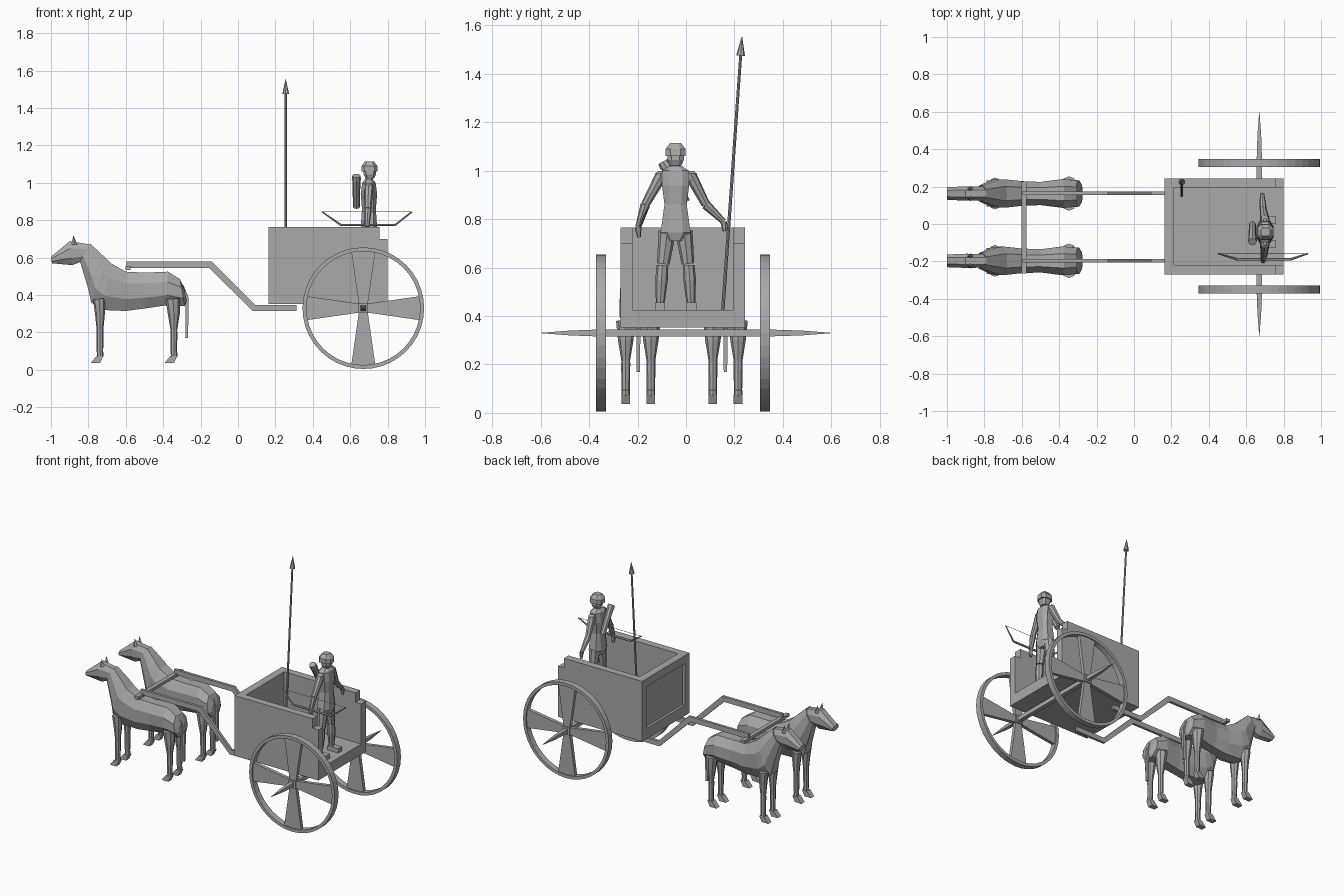
import bpy, bmesh, math
from mathutils import Vector

grey = bpy.data.materials.new("grey")
grey.diffuse_color = (0.4, 0.4, 0.4, 1)


def skin(name, rings, closed=False):
    """Join rings of points into one flat-faced solid."""
    bm = bmesh.new()
    rows = [[bm.verts.new(p) for p in r] for r in rings]
    n = len(rows[0])
    for i in range(len(rows) if closed else len(rows) - 1):
        a, b = rows[i], rows[(i + 1) % len(rows)]
        for j in range(n):
            k = (j + 1) % n
            bm.faces.new((a[j], a[k], b[k], b[j]))
    if not closed:
        bm.faces.new(rows[0])
        bm.faces.new(rows[-1])
    bmesh.ops.recalc_face_normals(bm, faces=bm.faces)
    me = bpy.data.meshes.new(name)
    bm.to_mesh(me)
    bm.free()
    me.materials.append(grey)
    ob = bpy.data.objects.new(name, me)
    bpy.context.collection.objects.link(ob)
    return ob


def plate(name, outline, y0, y1):
    """Outline in x and z, extruded along y."""
    return skin(name, [[(x, y, z) for x, z in outline] for y in (y0, y1)])


def box(name, x0, x1, y0, y1, z0, z1):
    return plate(name, [(x0, z0), (x1, z0), (x1, z1), (x0, z1)], y0, y1)


def rod(name, points, radii, n=6, turn=0.0):
    """Round bar through points, one radius for each."""
    points = [Vector(p) for p in points]
    rings = []
    for i, (p, r) in enumerate(zip(points, radii)):
        d = (points[min(i + 1, len(points) - 1)] - points[max(i - 1, 0)]).normalized()
        u = d.cross(Vector((0, 0, 1)) if abs(d.z) < 0.9 else Vector((1, 0, 0))).normalized()
        v = d.cross(u)
        rings.append([p + r * (u * math.cos(t) + v * math.sin(t))
                      for t in (turn + math.tau * j / n for j in range(n))])
    return skin(name, rings)


def loft(name, sections, y):
    """Sections: top x,z, bottom x,z, half width; eight-sided."""
    prof = [(-.5, 1), (.5, 1), (1, .7), (1, .3), (.5, 0), (-.5, 0), (-1, .3), (-1, .7)]
    return skin(name, [[(bx + (tx - bx) * h, y + w * s, bz + (tz - bz) * h) for s, h in prof]
                       for tx, tz, bx, bz, w in sections])


def ball(name, c, r):
    hs = (-0.95, -0.5, 0.5, 0.95)
    return rod(name, [(c[0], c[1], c[2] + r * h) for h in hs],
               [r * math.sqrt(1 - h * h) for h in hs], 8)


# Cart body: floor, stepped side walls, front wall with recessed panel
L, R = -0.27, 0.244
T = 0.05
box("cart_floor", 0.163, 0.80, L, R, 0.352, 0.425)
side = [(0.163, 0.425), (0.80, 0.425), (0.80, 0.70), (0.757, 0.70), (0.757, 0.765), (0.163, 0.765)]
plate("cart_side_left", side, L, L + T)
plate("cart_side_right", side, R - T, R)
box("cart_front_panel", 0.18, 0.215, L + T, R - T, 0.425, 0.765)
box("cart_front_top_rail", 0.163, 0.18, L + T, R - T, 0.71, 0.765)

# Axle and wheels with four flared spokes and long hub spikes
WX, WZ = 0.67, 0.33
box("axle", WX - 0.015, WX + 0.015, -0.37, 0.345, WZ - 0.015, WZ + 0.015)
for tag, y0, y1, s in (("right", 0.306, 0.347, 1), ("left", -0.372, -0.33, -1)):
    rim = []
    for i in range(40):
        c, q = math.cos(math.tau * i / 40), math.sin(math.tau * i / 40)
        rim.append([(WX + c * r, y, WZ + q * r)
                    for r, y in ((0.325, y0), (0.325, y1), (0.304, y1), (0.304, y0))])
    skin("wheel_rim_" + tag, rim, closed=True)
    ym = (y0 + y1) / 2
    for k in range(4):
        a = k * math.pi / 2
        c, q = math.cos(a), math.sin(a)
        shape = [(0.01, -0.022), (0.302, -0.064), (0.308, 0), (0.302, 0.064), (0.01, 0.022)]
        plate("wheel_spoke_" + tag, [(WX + u * c - v * q, WZ + u * q + v * c) for u, v in shape],
              ym - 0.012, ym + 0.012)
    box("hub_" + tag, WX - 0.026, WX + 0.026, y0, y1, WZ - 0.026, WZ + 0.026)
    rod("hub_spike_" + tag, [(WX, ym, WZ), (WX, s * 0.48, WZ), (WX, s * 0.6, WZ)],
        [0.021, 0.014, 0.001], 4, math.pi / 4)

# Shafts and yoke
shaft = [(-0.597, 0.58), (-0.14, 0.58), (0.09, 0.348), (0.313, 0.348), (0.313, 0.315),
         (0.08, 0.315), (-0.155, 0.545), (-0.597, 0.545)]
for y in (0.165, -0.197):
    plate("shaft", shaft, y - 0.009, y + 0.009)
box("yoke", -0.602, -0.574, -0.265, 0.228, 0.535, 0.555)

# Horses
for hy in (0.163, -0.197):
    loft("horse_body", [
        (-0.285, 0.43, -0.275, 0.37, 0.045), (-0.31, 0.485, -0.285, 0.34, 0.07),
        (-0.375, 0.525, -0.385, 0.345, 0.077), (-0.5, 0.52, -0.5, 0.328, 0.062),
        (-0.6, 0.525, -0.6, 0.315, 0.066), (-0.68, 0.57, -0.72, 0.32, 0.076),
        (-0.70, 0.59, -0.785, 0.36, 0.074), (-0.72, 0.61, -0.80, 0.43, 0.066),
        (-0.79, 0.675, -0.845, 0.58, 0.042)], hy)
    loft("horse_head", [
        (-0.785, 0.67, -0.835, 0.58, 0.036), (-0.90, 0.688, -0.885, 0.56, 0.038),
        (-1.0, 0.605, -0.995, 0.57, 0.034)], hy)
    rod("horse_tail", [(-0.30, hy, 0.45), (-0.275, hy, 0.39), (-0.272, hy, 0.33), (-0.275, hy, 0.17)],
        [0.012, 0.013, 0.012, 0.01], 4, math.pi / 4)
    for s in (-1, 1):
        rod("horse_ear", [(-0.875, hy + s * 0.025, 0.67), (-0.88, hy + s * 0.025, 0.718)], [0.016, 0.001], 4)
        for lx, wide in ((-0.738, 0.033), (-0.343, 0.04)):
            y = hy + s * 0.052
            rod("horse_upper_leg", [(lx - 0.005, y, 0.38), (lx, y, 0.30), (lx, y, 0.215)],
                [wide, wide * 0.8, 0.018], 8)
            ball("horse_knee", (lx, y, 0.213), 0.021)
            rod("horse_lower_leg", [(lx, y, 0.205), (lx, y, 0.085)], [0.019, 0.017], 8)
            ball("horse_fetlock", (lx + 0.002, y, 0.083), 0.02)
            plate("horse_hoof", [(lx - 0.05, 0.036), (lx, 0.036), (lx + 0.018, 0.075), (lx - 0.018, 0.075)],
                  y - 0.018, y + 0.018)

# Rider, facing the open rear
MX, MY = 0.70, -0.043


def stack(name, levels, x=MX, y=MY):
    """Levels: z, half depth, half width; eight-sided."""
    octa = [(1, .5), (.6, 1), (-.6, 1), (-1, .5), (-1, -.5), (-.6, -1), (.6, -1), (1, -.5)]
    return skin(name, [[(x + d * a, y + w * b, z) for a, b in octa] for z, d, w in levels])


stack("torso", [(0.71, 0.035, 0.03), (0.745, 0.045, 0.062), (0.86, 0.037, 0.046),
                (0.94, 0.044, 0.056), (1.00, 0.036, 0.055), (1.02, 0.02, 0.025)])
stack("neck", [(1.0, 0.018, 0.02), (1.05, 0.018, 0.02)])
stack("head", [(1.022, 0.022, 0.024), (1.045, 0.033, 0.034), (1.08, 0.033, 0.034)], MX + 0.005)
stack("helmet", [(1.06, 0.044, 0.042), (1.09, 0.042, 0.041), (1.115, 0.024, 0.022)], MX + 0.003)
for s in (-1, 1):
    y = MY + s * 0.066
    rod("thigh", [(MX, MY + s * 0.034, 0.75), (MX, y - s * 0.015, 0.615)], [0.036, 0.026], 8)
    rod("shin", [(MX, y - s * 0.012, 0.61), (MX, y - s * 0.008, 0.55), (MX - 0.005, y - s * 0.002, 0.44)],
        [0.024, 0.026, 0.017], 8)
    box("foot", MX - 0.025, MX + 0.06, y - 0.02, y + 0.02, 0.425, 0.455)
arms = [("left", (0.70, -0.105, 0.975), (0.695, -0.168, 0.86), (0.69, -0.198, 0.765)),
        ("right", (0.70, 0.022, 0.975), (0.69, 0.082, 0.86), (0.685, 0.155, 0.79))]
for tag, a, b, c in arms:
    ball("shoulder_" + tag, a, 0.026)
    rod("upper_arm_" + tag, [a, b], [0.025, 0.018], 8)
    rod("forearm_" + tag, [b, c], [0.02, 0.012], 8)
    rod("hand_" + tag, [c, (c[0], c[1] + 0.004, c[2] - 0.04)], [0.014, 0.008], 6)

# Quiver and arrows on the back
rod("quiver", [(0.633, 0.0, 0.87), (0.633, -0.085, 1.02)], [0.018, 0.022], 8)
rod("quiver_rim", [(0.633, -0.083, 1.016), (0.633, -0.095, 1.038)], [0.025, 0.022], 8)

# Bow and string
rod("bow", [(0.45, -0.158, 0.845), (0.55, -0.188, 0.775), (0.84, -0.188, 0.775), (0.93, -0.158, 0.845)],
    [0.004, 0.007, 0.007, 0.004], 6)
rod("bow_string", [(0.45, -0.158, 0.845), (0.93, -0.158, 0.845)], [0.0015, 0.0015], 4)

# Spear leaning in the cart
rod("spear_shaft", [(0.255, 0.152, 0.425), (0.255, 0.226, 1.48)], [0.007, 0.006], 8)
rod("spear_head", [(0.255, 0.2255, 1.475), (0.255, 0.231, 1.555)], [0.018, 0.001], 8)
